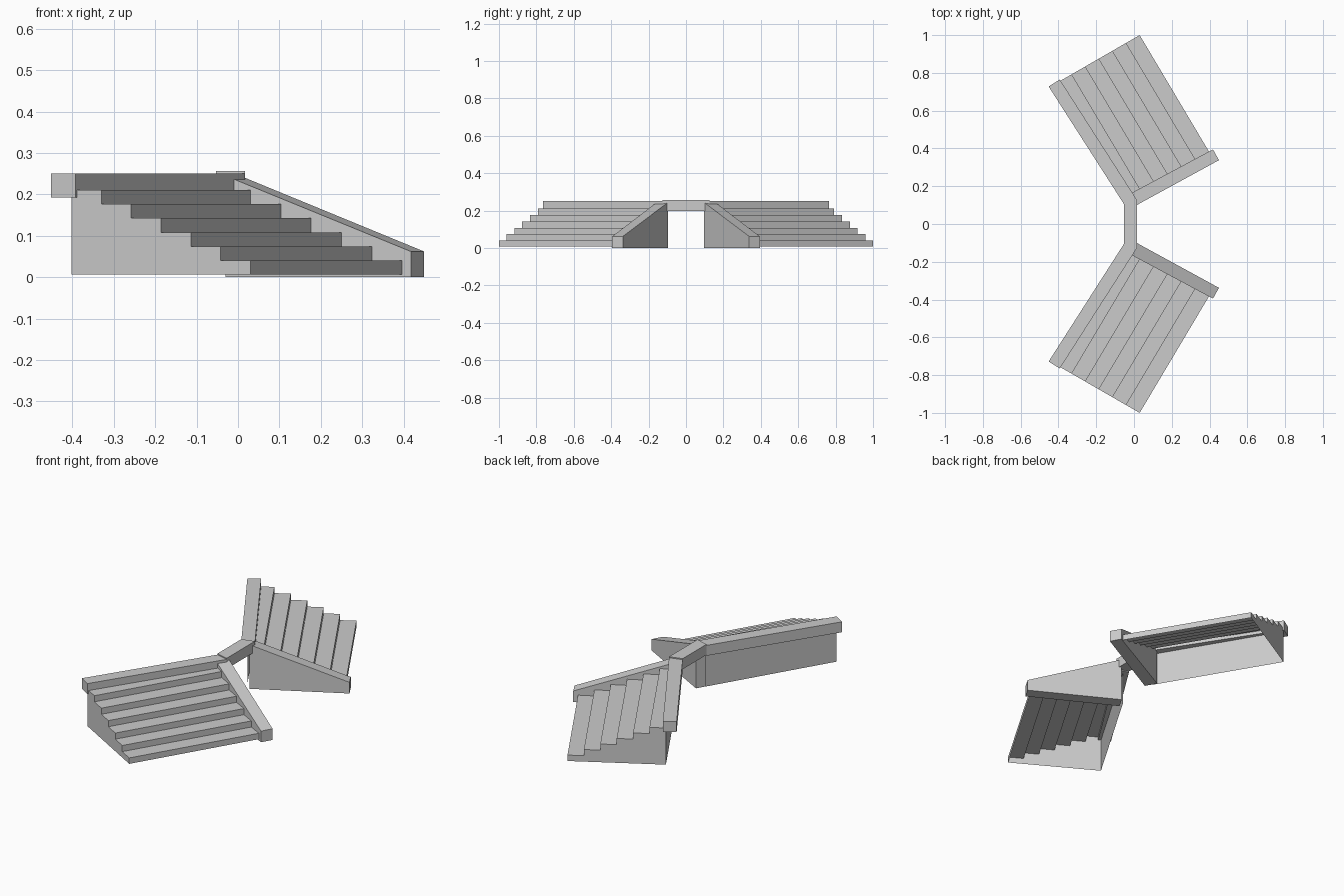
import bpy, bmesh
from mathutils import Vector

if "Cube" in bpy.data.objects:
    bpy.data.objects.remove(bpy.data.objects["Cube"])


def make_object(name, bm, mirror=True):
    bmesh.ops.recalc_face_normals(bm, faces=bm.faces)
    me = bpy.data.meshes.new(name)
    bm.to_mesh(me)
    bm.free()
    ob = bpy.data.objects.new(name, me)
    bpy.context.collection.objects.link(ob)
    if mirror:
        mod = ob.modifiers.new("mirror_y", 'MIRROR')
        mod.use_axis = (False, True, False)
        mod.use_mirror_merge = False
    return ob


def prism(name, plan, z0, tops, mirror=True):
    """Solid from a plan outline, with one top height per corner."""
    bm = bmesh.new()
    lo = [bm.verts.new((x, y, z0)) for x, y in plan]
    hi = [bm.verts.new((x, y, z)) for (x, y), z in zip(plan, tops)]
    bm.faces.new(lo)
    bm.faces.new(hi)
    n = len(plan)
    for i in range(n):
        j = (i + 1) % n
        bm.faces.new((lo[i], lo[j], hi[j], hi[i]))
    return make_object(name, bm, mirror)


# Stair shell: stepped profile swept along the stand, open underneath
corner = Vector((0.03, -1.0, 0))
back = Vector((-0.072, 0.0415, 0))
along = Vector((0.373, 0.627, 0))
base, rise = 0.007, 0.0342
profile = [(0, base)]
for i in range(6):
    z = 0.04 + i * rise
    profile += [(i, z), (i + 1, z)]
profile.append((6, base))
bm = bmesh.new()
outer = [bm.verts.new(corner + back * d + Vector((0, 0, z))) for d, z in profile]
inner = [bm.verts.new(v.co + along) for v in outer]
for i in range(len(profile) - 1):
    bm.faces.new((outer[i], outer[i + 1], inner[i + 1], inner[i]))
bm.faces.new(outer)
make_object("stair_stand", bm)

# Sloped side wall at the inner end of each stand
prism("side_wall",
      [(-0.03, -0.155), (0.418, -0.395), (0.45, -0.338), (0.005, -0.095)],
      0.0, [0.245, 0.062, 0.062, 0.245])

# Top rail along the back of each stand
prism("top_rail",
      [(-0.452, -0.728), (-0.393, -0.765), (0.017, -0.125), (-0.053, -0.105)],
      0.193, [0.251] * 4)

# Bridge joining both rails
prism("bridge",
      [(-0.053, -0.105), (0.017, -0.125), (0.017, 0.125), (-0.053, 0.105)],
      0.198, [0.257] * 4, mirror=False)
